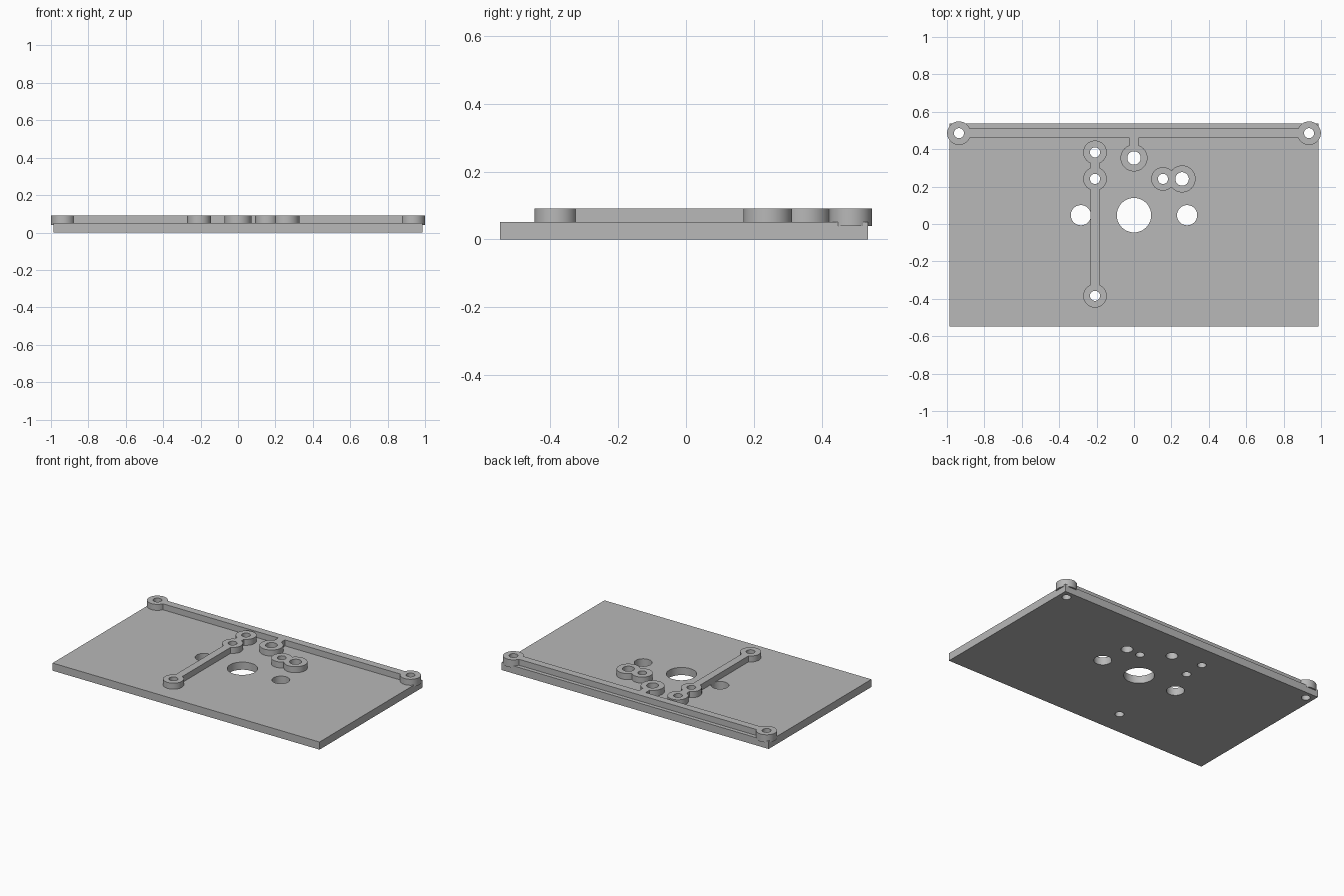
import bpy
import bmesh
from mathutils import Matrix, Vector

if "Cube" in bpy.data.objects:
    bpy.data.objects.remove(bpy.data.objects["Cube"], do_unlink=True)

PLATE_TOP, BOSS_LOW, TOP = 0.051, 0.04, 0.091
RIB = 0.025                                # half width of a channel rib
SMALL, LARGE = (0.063, 0.027), (0.072, 0.036)   # boss radius, bore radius

grey = bpy.data.materials.new("plain grey")
grey.use_nodes = True
grey.diffuse_color = (0.48, 0.48, 0.48, 1)
grey.node_tree.nodes["Principled BSDF"].inputs["Base Color"].default_value = grey.diffuse_color


def make_object(name, bm):
    mesh = bpy.data.meshes.new(name)
    bm.to_mesh(mesh)
    bm.free()
    mesh.materials.append(grey)
    obj = bpy.data.objects.new(name, mesh)
    bpy.context.collection.objects.link(obj)
    return obj


def box(name, x0, x1, y0, y1, z0, z1):
    bm = bmesh.new()
    lo, hi = Vector((x0, y0, z0)), Vector((x1, y1, z1))
    bmesh.ops.create_cube(bm, size=1, matrix=Matrix.Translation((lo + hi) / 2)
                          @ Matrix.Diagonal((*(hi - lo), 1)))
    return make_object(name, bm)


def cylinder(name, x, y, r, z0, z1):
    bm = bmesh.new()
    bmesh.ops.create_cone(bm, cap_ends=True, segments=64, radius1=r, radius2=r,
                          depth=z1 - z0, matrix=Matrix.Translation((x, y, (z0 + z1) / 2)))
    return make_object(name, bm)


def combine(target, others, operation):
    """Apply booleans with helper objects, then drop the helpers."""
    for other in others:
        other.hide_render = True
        mod = target.modifiers.new("combine", "BOOLEAN")
        mod.operation, mod.solver, mod.object = operation, "EXACT", other
    graph = bpy.context.evaluated_depsgraph_get()
    result = bpy.data.meshes.new_from_object(target.evaluated_get(graph))
    target.modifiers.clear()
    target.data = result
    for other in others:
        bpy.data.objects.remove(other, do_unlink=True)


def bosses(spots):
    return [cylinder("boss", x, y, size[0], BOSS_LOW, TOP) for x, y, size in spots]


def drill(target, holes):
    combine(target, [cylinder("drill", x, y, r, -0.1, 0.2) for x, y, r in holes], "DIFFERENCE")


# Positions of the ports, grouped by channel
BACK_Y, LEFT_X, PAIR_Y = 0.4855, -0.2085, 0.241
back_ports = [(-0.936, BACK_Y, SMALL), (0.936, BACK_Y, SMALL), (0, 0.353, LARGE)]
side_ports = [(LEFT_X, y, SMALL) for y in (0.383, PAIR_Y, -0.384)]
pair_ports = [(0.155, PAIR_Y, SMALL), (0.257, PAIR_Y, LARGE)]

# Channel ribs: long back rib with a short branch, and a lengthwise rib
back = box("back_channel", -0.936, 0.936, BACK_Y - RIB, BACK_Y + RIB, BOSS_LOW, TOP)
branch = box("branch", -RIB, RIB, 0.353, BACK_Y, BOSS_LOW, TOP)
combine(back, [branch] + bosses(back_ports), "UNION")

side = box("lengthwise_channel", LEFT_X - RIB, LEFT_X + RIB, -0.384, 0.383, BOSS_LOW, TOP)
combine(side, bosses(side_ports), "UNION")

# Two bosses that touch
pair = bosses(pair_ports)
pair[0].name = "paired_bosses"
combine(pair[0], pair[1:], "UNION")

# Base plate with one large and two medium openings
plate = box("base_plate", -0.987, 0.987, -0.5485, 0.537, 0, PLATE_TOP)
openings = [(0, 0.047, 0.092), (-0.284, 0.047, 0.054), (0.284, 0.047, 0.054)]

# Bores run through the bosses and the plate
bores = {}
for part, ports in ((back, back_ports), (side, side_ports), (pair[0], pair_ports)):
    bores[part.name] = [(x, y, size[1]) for x, y, size in ports]
    drill(part, bores[part.name])
drill(plate, openings + sum(bores.values(), []))

# Smooth round walls, sharp rims
bpy.ops.object.select_all(action="DESELECT")
for part in (plate, back, side, pair[0]):
    part.select_set(True)
bpy.context.view_layer.objects.active = plate
bpy.ops.object.shade_smooth_by_angle()
